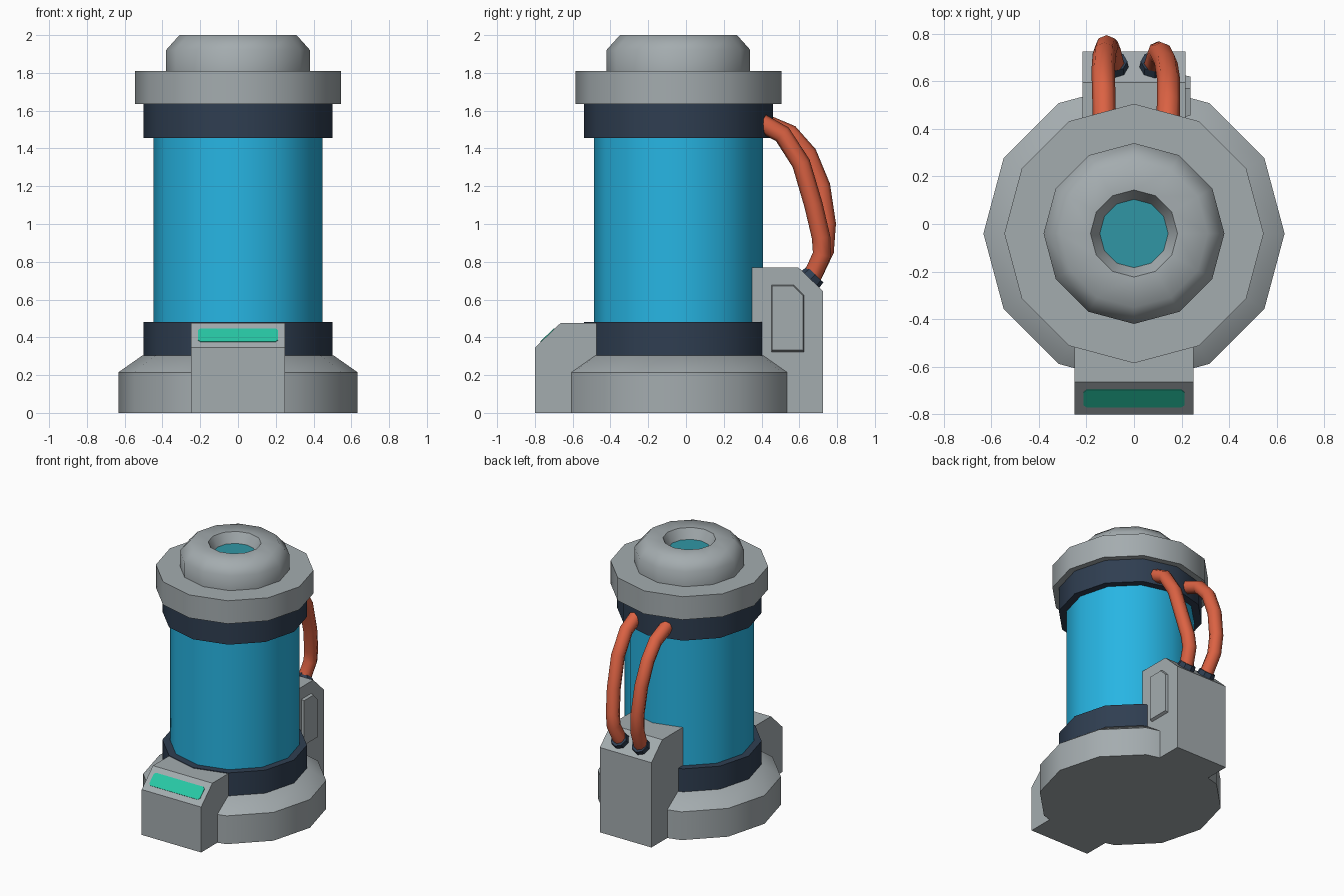
import bpy, bmesh, math
from mathutils import Vector, Matrix

if "Cube" in bpy.data.objects:
    bpy.data.objects.remove(bpy.data.objects["Cube"])

CY = -0.04      # y of the tank axis
SIDES = 12


def material(name, hex_code):
    def lin(c):
        c /= 255
        return c / 12.92 if c <= 0.04045 else ((c + 0.055) / 1.055) ** 2.4
    m = bpy.data.materials.new(name)
    m.diffuse_color = [lin((hex_code >> s) & 255) for s in (16, 8, 0)] + [1]
    m.use_nodes = True
    m.node_tree.nodes["Principled BSDF"].inputs["Base Color"].default_value = m.diffuse_color
    return m


GREY = material("grey metal", 0xA4ACAF)
NAVY = material("dark navy", 0x2F3E51)
BLUE = material("blue glass", 0x27B5E3)
TEAL = material("teal lens", 0x3096A5)
GREEN = material("green screen", 0x28C8A5)
ORANGE = material("orange hose", 0xDB6243)


def finish(bm, name, mat, smooth=None):
    bmesh.ops.recalc_face_normals(bm, faces=bm.faces)
    me = bpy.data.meshes.new(name)
    bm.to_mesh(me)
    bm.free()
    ob = bpy.data.objects.new(name, me)
    bpy.context.collection.objects.link(ob)
    me.materials.append(mat)
    if smooth:
        shade(ob, smooth)
    return ob


def shade(ob, angle):
    bpy.ops.object.select_all(action='DESELECT')
    ob.select_set(True)
    bpy.context.view_layer.objects.active = ob
    bpy.ops.object.shade_smooth_by_angle(angle=math.radians(angle))


def turned(name, profile, mat, smooth=40):
    """Solid of revolution from (radius, z) points, capped at both ends."""
    bm = bmesh.new()
    rings = [[bm.verts.new((r * math.cos(2 * math.pi * i / SIDES),
                            CY + r * math.sin(2 * math.pi * i / SIDES), z))
              for i in range(SIDES)] for r, z in profile]
    for a, b in zip(rings, rings[1:]):
        for i in range(SIDES):
            j = (i + 1) % SIDES
            bm.faces.new((a[i], a[j], b[j], b[i]))
    bm.faces.new(rings[0])
    bm.faces.new(rings[-1])
    return finish(bm, name, mat, smooth)


def side_prism(name, yz, x0, x1, mat, inset=0.0):
    """Extrude a y-z outline along x; the x1 end can be shrunk for a bevel."""
    bm = bmesh.new()
    cy = sum(p[0] for p in yz) / len(yz)
    cz = sum(p[1] for p in yz) / len(yz)
    a = [bm.verts.new((x0, y, z)) for y, z in yz]
    b = [bm.verts.new((x1, y + (cy - y) * inset, z + (cz - z) * inset)) for y, z in yz]
    bm.faces.new(a)
    bm.faces.new(b)
    n = len(yz)
    for i in range(n):
        j = (i + 1) % n
        bm.faces.new((a[i], a[j], b[j], b[i]))
    return finish(bm, name, mat)


# Tank stack, bottom to top
turned("base", [(0.633, 0), (0.633, 0.215), (0.505, 0.305)], GREY)
turned("lower_band", [(0.5, 0.30), (0.5, 0.48)], NAVY)
turned("glass_tank", [(0.447, 0.47), (0.447, 1.46)], BLUE)
turned("upper_band", [(0.5, 1.455), (0.5, 1.64)], NAVY)
turned("collar", [(0.545, 1.635), (0.545, 1.81)], GREY)
turned("cap", [(0.38, 1.80), (0.38, 1.922), (0.31, 2.0), (0.183, 2.0), (0.14, 1.92)], GREY, 50)
turned("cap_lens", [(0.148, 1.920), (0.148, 1.927)], TEAL)

# Front console with sloped screen
side_prism("front_console", [(-0.8, 0), (-0.8, 0.345), (-0.665, 0.475), (-0.3, 0.475), (-0.3, 0)],
           -0.25, 0.25, GREY)
along = Vector((0, 0.135, 0.13)).normalized()
normal = Vector((0, -along.z, along.y))
centre = Vector((0, -0.7325, 0.41))
bm = bmesh.new()
w, h, c = 0.213, 0.05, 0.014
outline = [(w, h - c), (w - c, h), (c - w, h), (-w, h - c),
           (-w, c - h), (c - w, -h), (w - c, -h), (w, c - h)]
face = bm.faces.new([bm.verts.new(centre + Vector((u, 0, 0)) + along * v - normal * 0.003)
                     for u, v in outline])
top = bmesh.ops.extrude_face_region(bm, geom=[face])
bmesh.ops.translate(bm, vec=normal * 0.007,
                    verts=[g for g in top["geom"] if isinstance(g, bmesh.types.BMVert)])
finish(bm, "console_screen", GREEN)

# Rear pump box with side panel
side_prism("rear_box", [(0.2, 0), (0.725, 0), (0.725, 0.645), (0.595, 0.77), (0.2, 0.77)],
           -0.217, 0.217, GREY)
side_prism("side_panel", [(0.45, 0.32), (0.625, 0.32), (0.625, 0.625), (0.57, 0.68), (0.45, 0.68)],
           0.21, 0.237, GREY, 0.06)

# Hose fittings on the sloped rear edge
out = Vector((0, 0.125, 0.13)).normalized()
for side, label in ((-1, "left"), (1, "right")):
    bm = bmesh.new()
    place = Matrix.Translation(Vector((side * 0.088, 0.66, 0.708)) + out * 0.012)
    turn = out.to_track_quat('Z', 'Y').to_matrix().to_4x4()
    bmesh.ops.create_cone(bm, cap_ends=True, segments=8, radius1=0.066, radius2=0.06,
                          depth=0.045, matrix=place @ turn)
    finish(bm, label + "_hose_fitting", NAVY)


# Hoses from the upper band down to the fittings
def hose(name, points):
    cu = bpy.data.curves.new(name, 'CURVE')
    cu.dimensions = '3D'
    cu.bevel_depth = 0.049
    cu.bevel_resolution = 2
    cu.use_fill_caps = True
    sp = cu.splines.new('POLY')
    sp.points.add(len(points) - 1)
    for p, co in zip(sp.points, points):
        p.co = (*co, 1)
    ob = bpy.data.objects.new(name, cu)
    bpy.context.collection.objects.link(ob)
    cu.materials.append(ORANGE)
    bpy.ops.object.select_all(action='DESELECT')
    ob.select_set(True)
    bpy.context.view_layer.objects.active = ob
    bpy.ops.object.convert(target='MESH')
    shade(bpy.context.view_layer.objects.active, 50)


hose("left_hose", [(-0.124, 0.40, 1.54), (-0.127, 0.55, 1.478), (-0.13, 0.645, 1.37),
                   (-0.125, 0.715, 1.2), (-0.115, 0.745, 1.0), (-0.105, 0.735, 0.86),
                   (-0.088, 0.665, 0.715)])
hose("right_hose", [(0.142, 0.40, 1.535), (0.145, 0.51, 1.475), (0.145, 0.61, 1.32),
                    (0.135, 0.675, 1.1), (0.115, 0.715, 0.93), (0.105, 0.72, 0.84),
                    (0.088, 0.665, 0.715)])
